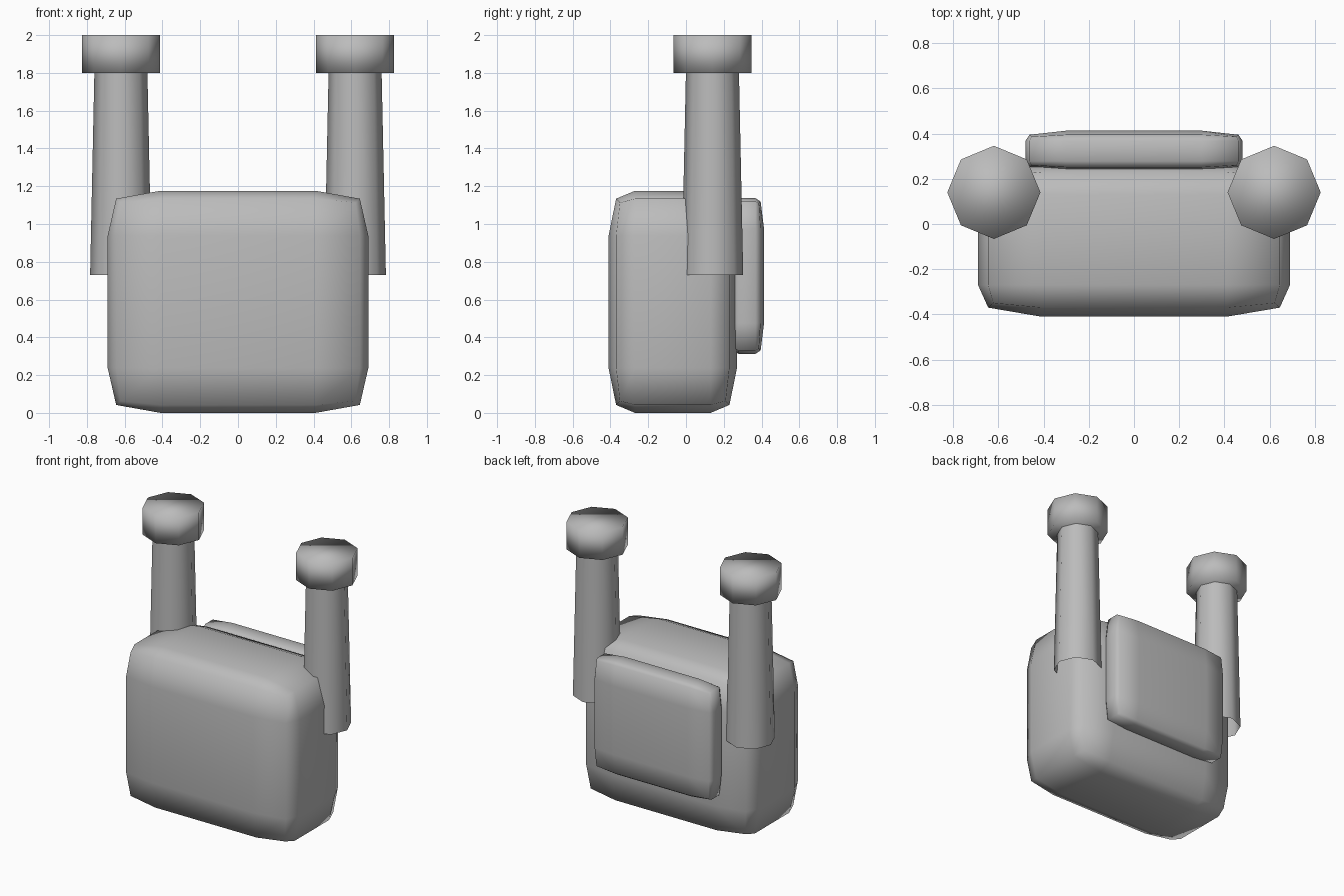
import bpy, bmesh
from itertools import product

cube = bpy.data.objects.get("Cube")
if cube:
    bpy.data.objects.remove(cube, do_unlink=True)

grey = bpy.data.materials.new("plain_grey")
grey.use_nodes = True
grey.diffuse_color = (0.5, 0.5, 0.5, 1)
grey.node_tree.nodes["Principled BSDF"].inputs["Base Color"].default_value = (0.5, 0.5, 0.5, 1)


def finish(name, bm):
    """Turn a bmesh into a smooth shaded grey object."""
    bmesh.ops.recalc_face_normals(bm, faces=bm.faces)
    for f in bm.faces:
        f.smooth = True
    mesh = bpy.data.meshes.new(name)
    bm.to_mesh(mesh)
    bm.free()
    mesh.materials.append(grey)
    obj = bpy.data.objects.new(name, mesh)
    bpy.context.collection.objects.link(obj)
    return obj


def pillow_box(name, centre, half, edge, inner):
    """Box with three cells per side; edges and corners are drawn inward."""
    bm = bmesh.new()
    grid = {}
    for key in product(range(4), repeat=3):
        outer = sum(k in (0, 3) for k in key)
        if outer == 0:
            continue
        co = []
        for axis, k in enumerate(key):
            pull = (0, 1, 1.5)[outer - 1] * edge[axis]
            reach = half[axis] - pull if k in (0, 3) else inner[axis]
            co.append(centre[axis] + (reach if k > 1 else -reach))
        grid[key] = bm.verts.new(co)
    for axis, side in product(range(3), (0, 3)):
        for i, j in product(range(3), repeat=2):
            corners = []
            for u, v in ((i, j), (i + 1, j), (i + 1, j + 1), (i, j + 1)):
                key = [u, v]
                key.insert(axis, side)
                corners.append(grid[tuple(key)])
            bm.faces.new(corners)
    return finish(name, bm)


def octagon(name, x, y, bottom, top, r1, r2, capped):
    """Eight sided tube or solid drum standing at x, y."""
    bm = bmesh.new()
    bmesh.ops.create_cone(bm, segments=8, radius1=r1, radius2=r2,
                          depth=top - bottom, cap_ends=capped)
    bmesh.ops.translate(bm, verts=bm.verts, vec=(x, y, (top + bottom) / 2))
    return finish(name, bm)


# Main body and the flat pack on its back
pillow_box("body", (0, -0.07, 0.588), (0.69, 0.34, 0.588),
           (0.045, 0.04, 0.042), (0.41, 0.2, 0.35))
pillow_box("back_panel", (0, 0.323, 0.725), (0.48, 0.09, 0.412),
           (0.018, 0.018, 0.018), (0.3, 0.045, 0.25))

# Tapered posts with drum shaped caps
for side, sx in (("left", 1), ("right", -1)):
    octagon(side + "_post", sx * 0.62, 0.14, 0.73, 1.82, 0.163, 0.14, False)
    octagon(side + "_post_cap", sx * 0.62, 0.14, 1.8, 2.0, 0.206, 0.206, True)
